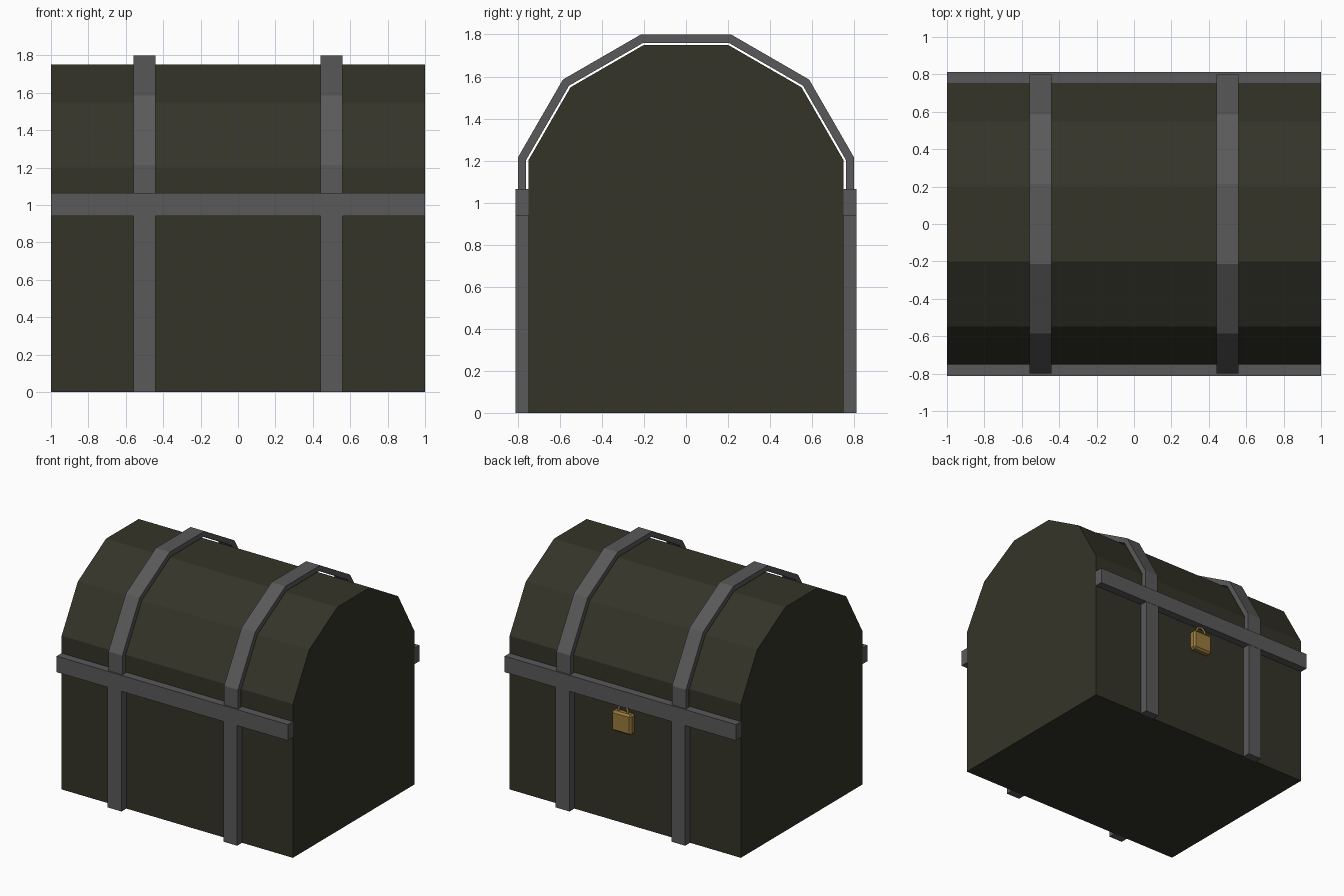
import bpy, bmesh, math
from mathutils import Matrix

if "Cube" in bpy.data.objects:
    bpy.data.objects.remove(bpy.data.objects["Cube"])


def material(name, rgb):
    m = bpy.data.materials.new(name)
    m.diffuse_color = (*rgb, 1)
    m.use_nodes = True
    m.node_tree.nodes["Principled BSDF"].inputs["Base Color"].default_value = m.diffuse_color
    return m


WOOD = material("dark wood", (0.034, 0.034, 0.022))
IRON = material("grey iron", (0.1, 0.1, 0.1))
BRASS = material("brass", (0.32, 0.19, 0.045))


def add_object(name, bm, mat):
    bmesh.ops.recalc_face_normals(bm, faces=bm.faces)
    me = bpy.data.meshes.new(name)
    bm.to_mesh(me)
    bm.free()
    me.materials.append(mat)
    ob = bpy.data.objects.new(name, me)
    bpy.context.collection.objects.link(ob)
    return ob


def box(name, lo, hi, mat, bevel=0):
    bm = bmesh.new()
    size = [b - a for a, b in zip(lo, hi)]
    mid = [(a + b) / 2 for a, b in zip(lo, hi)]
    bmesh.ops.create_cube(bm, size=1, matrix=Matrix.Translation(mid) @ Matrix.Diagonal((*size, 1)))
    if bevel:
        bmesh.ops.bevel(bm, geom=bm.edges[:], offset=bevel, segments=1, affect='EDGES')
    return add_object(name, bm, mat)


def extrude_profile(name, points, x0, x1, mat):
    bm = bmesh.new()
    face = bm.faces.new([bm.verts.new((x0, y, z)) for y, z in points])
    ext = bmesh.ops.extrude_face_region(bm, geom=[face])
    verts = [v for v in ext["geom"] if isinstance(v, bmesh.types.BMVert)]
    bmesh.ops.translate(bm, verts=verts, vec=(x1 - x0, 0, 0))
    return add_object(name, bm, mat)


def arch(apothem):
    # upper half of a twelve-sided ring around z = 1, down to the seam
    r = apothem / math.cos(math.radians(15))
    pts = [(r * math.cos(math.radians(a)), 1 + r * math.sin(math.radians(a)))
           for a in range(15, 180, 30)]
    return [(apothem, 1)] + pts + [(-apothem, 1)]


# Chest body and domed lid
box("chest_base", (-1, -0.75, 0), (1, 0.75, 1), WOOD)
extrude_profile("chest_lid", arch(0.75), -1, 1, WOOD)

# Straps over the lid and down both faces
for side, x in (("left", -0.5), ("right", 0.5)):
    extrude_profile(f"{side}_lid_strap", arch(0.8) + arch(0.76)[::-1], x - 0.06, x + 0.06, IRON)
    for face, s in (("front", -1), ("back", 1)):
        ys = sorted((s * 0.75, s * 0.81))
        box(f"{side}_{face}_strap", (x - 0.06, ys[0], 0), (x + 0.06, ys[1], 0.94), IRON)

# Horizontal bands covering the seam
for face, s in (("front", -1), ("back", 1)):
    ys = sorted((s * 0.75, s * 0.812))
    box(f"{face}_band", (-1, ys[0], 0.94), (1, ys[1], 1.065), IRON)

# Padlock on the back face
box("padlock_body", (-0.085, 0.745, 0.725), (0.085, 0.805, 0.885), BRASS, 0.015)

# Padlock shackle
cu = bpy.data.curves.new("padlock_shackle", 'CURVE')
cu.dimensions = '3D'
cu.bevel_depth = 0.009
cu.bevel_resolution = 1
sp = cu.splines.new('POLY')
path = [(0.04 * math.cos(math.pi * i / 8), 0.775, 0.895 + 0.04 * math.sin(math.pi * i / 8))
        for i in range(9)]
path = [(0.04, 0.775, 0.87)] + path + [(-0.04, 0.775, 0.87)]
sp.points.add(len(path) - 1)
for p, co in zip(sp.points, path):
    p.co = (*co, 1)
cu.materials.append(BRASS)
bpy.context.collection.objects.link(bpy.data.objects.new("padlock_shackle", cu))
